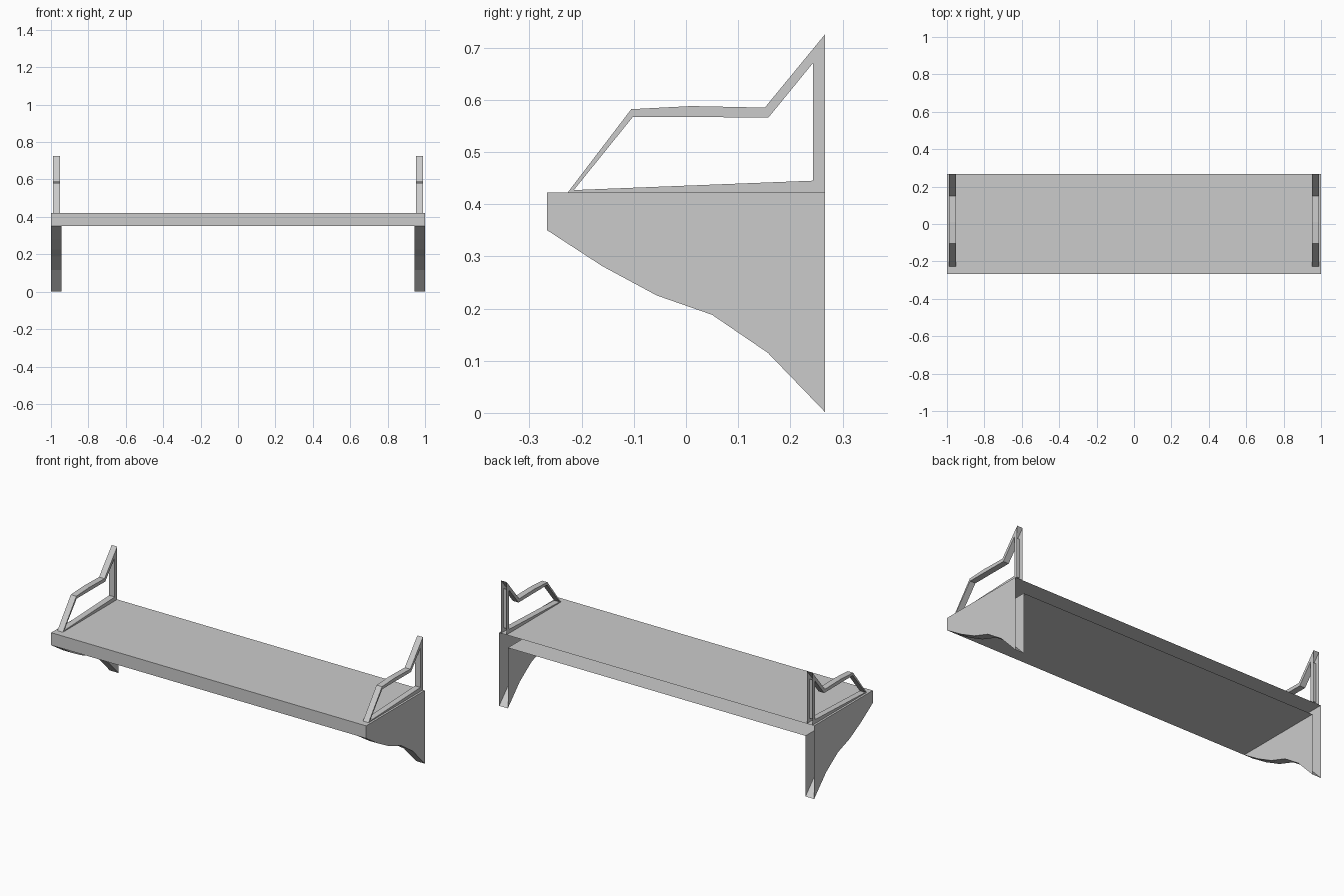
import bpy, bmesh

if "Cube" in bpy.data.objects:
    bpy.data.objects.remove(bpy.data.objects["Cube"])

BACK, TOP, UNDER = 0.266, 0.422, 0.35
INNER = 0.945  # inner face of the brackets


def prism(name, x0, x1, outer, inner=None, drop=None, cuts=()):
    """Extrude a (y, z) profile or ring along x, then remove the open faces."""
    bm = bmesh.new()

    def ring(x, pts):
        return [bm.verts.new((x, y, z)) for y, z in pts]

    def bridge(a, b):
        n = len(a)
        for i in range(n):
            j = (i + 1) % n
            bm.faces.new((a[i], a[j], b[j], b[i]))

    a, b = ring(x0, outer), ring(x1, outer)
    bridge(a, b)
    if inner:
        c, d = ring(x0, inner), ring(x1, inner)
        bridge(c, d)
        bridge(a, c)
        bridge(b, d)
    else:
        bm.faces.new(a)
        bm.faces.new(b)
    for x in cuts:
        bmesh.ops.bisect_plane(bm, geom=bm.verts[:] + bm.edges[:] + bm.faces[:],
                               plane_co=(x, 0, 0), plane_no=(1, 0, 0))
    bmesh.ops.recalc_face_normals(bm, faces=bm.faces[:])
    gone = [f for f in bm.faces
            if all(v.co.y > BACK - 0.001 for v in f.verts) or (drop and drop(f))]
    bmesh.ops.delete(bm, geom=gone, context='FACES')
    me = bpy.data.meshes.new(name)
    bm.to_mesh(me)
    bm.free()
    ob = bpy.data.objects.new(name, me)
    bpy.context.collection.objects.link(ob)
    return ob


# Hollow shelf board, open at the back and above each bracket
prism("shelf_board", -1, 1,
      [(-BACK, UNDER), (-BACK, TOP), (BACK, TOP), (BACK, UNDER)],
      drop=lambda f: f.normal.z < -0.9 and abs(f.calc_center_median().x) > INNER,
      cuts=(-INNER, INNER))

bracket = [(BACK, UNDER), (-BACK, UNDER), (-0.16, 0.281), (-0.056, 0.225),
           (0.05, 0.188), (0.157, 0.115), (BACK, 0.002)]
rail_out = [(-0.227, TOP), (-0.105, 0.582), (0.01, 0.588),
            (0.151, 0.585), (BACK, 0.725), (BACK, TOP)]
rail_in = [(-0.215, 0.427), (-0.102, 0.567), (0.01, 0.567),
           (0.158, 0.566), (0.243, 0.67), (0.243, 0.445)]

for side, s in (("left", -1), ("right", 1)):
    # Curved wall bracket, open at back and top
    prism(side + "_bracket", s * INNER, s * 1.0, bracket,
          drop=lambda f: f.normal.z > 0.9)
    # End rail frame standing on the board
    prism(side + "_end_rail", s * 0.953, s * 0.988, rail_out, rail_in,
          drop=lambda f: all(v.co.z < TOP + 0.001 for v in f.verts))
